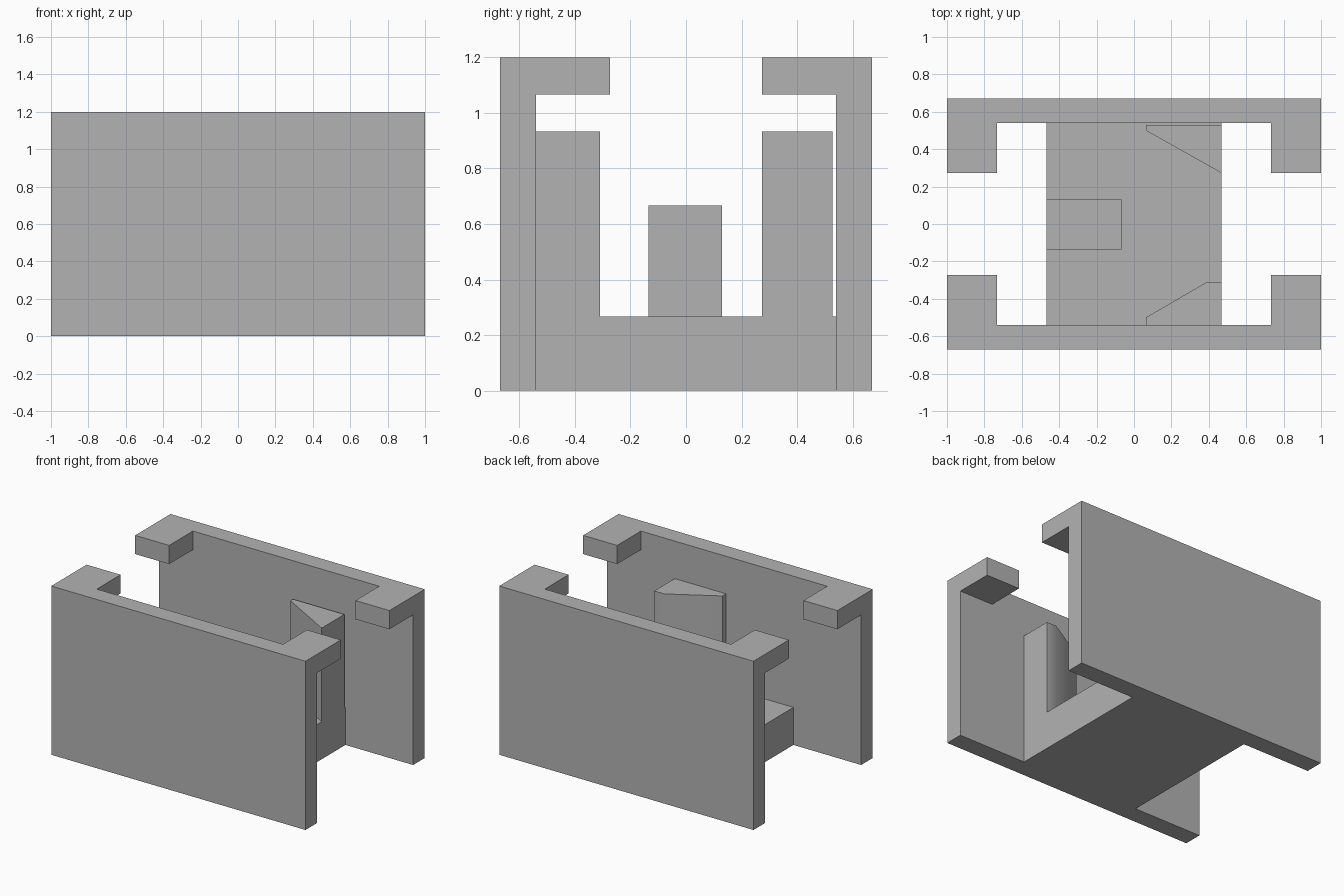
import bpy
import bmesh
from math import radians
from mathutils import Vector

cube = bpy.data.objects.get("Cube")
if cube:
    bpy.data.objects.remove(cube, do_unlink=True)

GREY = (0.45, 0.45, 0.45, 1)
grey = bpy.data.materials.new("plain grey")
grey.use_nodes = True
grey.diffuse_color = GREY
grey.node_tree.nodes["Principled BSDF"].inputs["Base Color"].default_value = GREY


def prism(name, points, offset):
    """Extrude a closed 3D outline along an offset."""
    bm = bmesh.new()
    face = bm.faces.new([bm.verts.new(p) for p in points])
    ext = bmesh.ops.extrude_face_region(bm, geom=[face])
    moved = [v for v in ext["geom"] if isinstance(v, bmesh.types.BMVert)]
    bmesh.ops.translate(bm, verts=moved, vec=Vector(offset))
    bmesh.ops.recalc_face_normals(bm, faces=bm.faces)
    mesh = bpy.data.meshes.new(name)
    bm.to_mesh(mesh)
    bm.free()
    mesh.materials.append(grey)
    obj = bpy.data.objects.new(name, mesh)
    bpy.context.collection.objects.link(obj)
    return obj


def upright(name, plan, z0, z1):
    return prism(name, [(x, y, z0) for x, y in plan], (0, 0, z1 - z0))


def box(name, x0, x1, y0, y1, z0, z1):
    return upright(name, [(x0, y0), (x1, y0), (x1, y1), (x0, y1)], z0, z1)


WALL, INNER, LIP = 0.67, 0.54, 0.273
FLOOR, HALF = 0.267, 0.467

# Side walls: hooked profile with the lip cut away between the corner tabs
profile = [(WALL, 0), (WALL, 1.2), (LIP, 1.2), (LIP, 1.067), (INNER, 1.067), (INNER, 0)]
for name, side in (("front_wall", -1), ("back_wall", 1)):
    wall = prism(name, [(-1, side * y, z) for y, z in profile], (2, 0, 0))
    ys = sorted((side * INNER, side * 0.1))
    notch = box("lip_notch", -0.733, 0.733, *ys, 0.9, 1.4)
    notch.hide_render = True
    cut = wall.modifiers.new("notch", "BOOLEAN")
    cut.operation = "DIFFERENCE"
    cut.solver = "EXACT"
    cut.object = notch
    bpy.context.view_layer.objects.active = wall
    bpy.ops.object.modifier_apply(modifier=cut.name)
    bpy.data.objects.remove(notch, do_unlink=True)

# Floor bridge and centre stop
box("floor_bridge", -HALF, HALF, -INNER, INNER, 0, FLOOR)
box("centre_stop", -HALF, -0.067, -0.135, 0.13, FLOOR, 0.667)

# Guide wedges
front = upright("front_wedge", [(0.063, -INNER), (HALF, -INNER), (HALF, -0.31),
                                (0.39, -0.31), (0.063, -0.5)], FLOOR, 0.933)
upright("back_wedge", [(0.063, 0.528), (0.063, 0.5), (HALF, LIP), (HALF, 0.528)], FLOOR, 0.933)

# Soften only the shallow bend of the front wedge
bpy.ops.object.select_all(action="DESELECT")
front.select_set(True)
bpy.context.view_layer.objects.active = front
bpy.ops.object.shade_smooth_by_angle(angle=radians(35))
